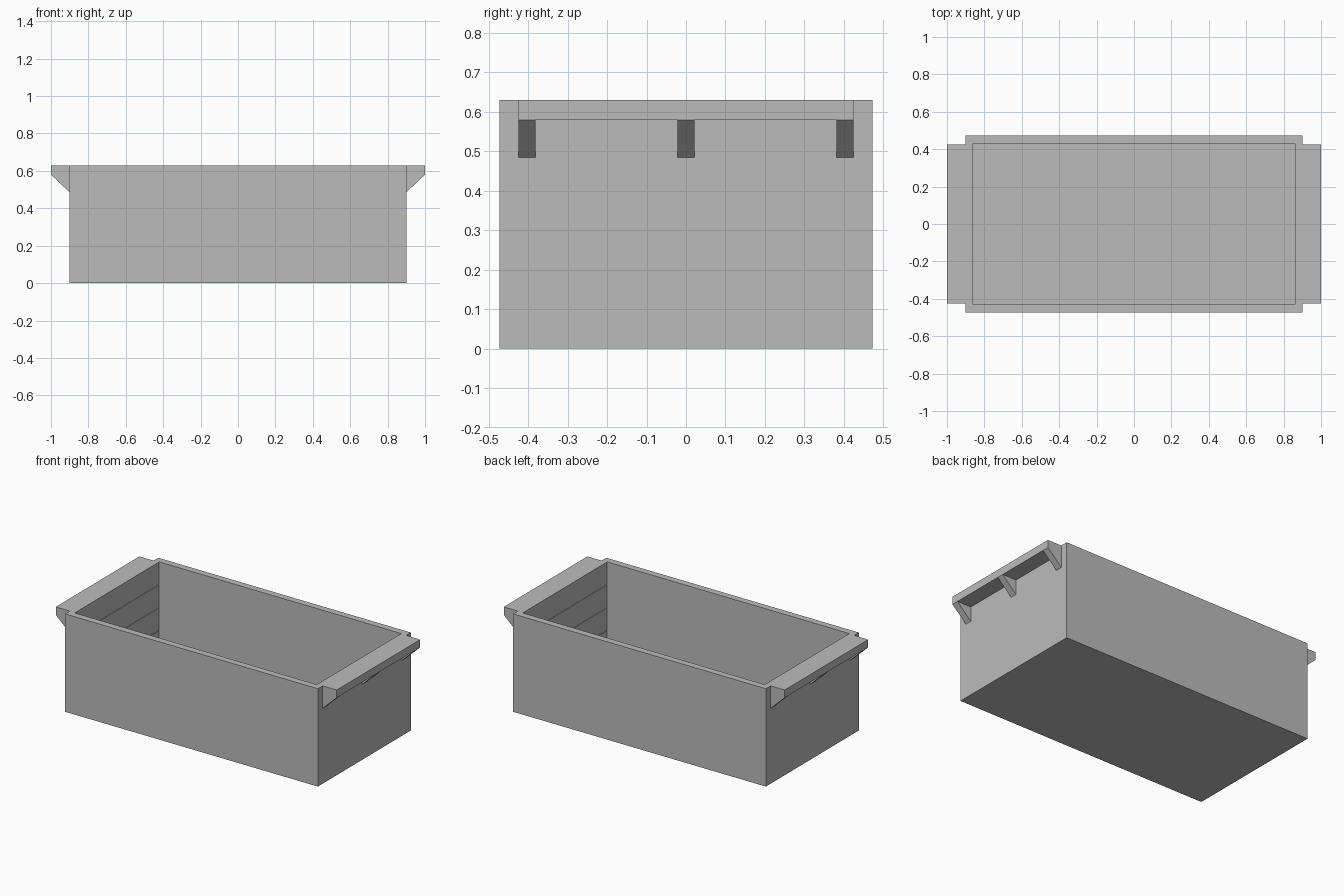
import bpy
import bmesh

if "Cube" in bpy.data.objects:
    bpy.data.objects.remove(bpy.data.objects["Cube"], do_unlink=True)

# Overall dimensions
HX, HY, HEIGHT = 0.9, 0.473, 0.63
INNER_X, INNER_Y, FLOOR = 0.862, 0.43, 0.04
LIP_Y, LIP_Z, BRACKET_Z = 0.425, 0.58, 0.485
BRACKET_W = 0.044

grey = bpy.data.materials.new("plain grey")
grey.use_nodes = True
grey.diffuse_color = (0.5, 0.5, 0.5, 1)
grey.node_tree.nodes["Principled BSDF"].inputs["Base Color"].default_value = (0.5, 0.5, 0.5, 1)


def finish(name, bm):
    bmesh.ops.recalc_face_normals(bm, faces=bm.faces)
    mesh = bpy.data.meshes.new(name)
    bm.to_mesh(mesh)
    bm.free()
    mesh.materials.append(grey)
    obj = bpy.data.objects.new(name, mesh)
    bpy.context.collection.objects.link(obj)
    return obj


def extrude_y(name, profile, y0, y1):
    """Extrude an x-z profile from y0 to y1."""
    bm = bmesh.new()
    face = bm.faces.new([bm.verts.new((x, y0, z)) for x, z in profile])
    moved = bmesh.ops.extrude_face_region(bm, geom=[face])["geom"]
    verts = [v for v in moved if isinstance(v, bmesh.types.BMVert)]
    bmesh.ops.translate(bm, verts=verts, vec=(0, y1 - y0, 0))
    return finish(name, bm)


def box(name, x0, x1, y, z0, z1):
    return extrude_y(name, [(x0, z0), (x1, z0), (x1, z1), (x0, z1)], -y, y)


def cut(obj, cutter):
    cutter.hide_render = True
    cutter.hide_viewport = True
    mod = obj.modifiers.new("cut", "BOOLEAN")
    mod.operation = "DIFFERENCE"
    mod.solver = "EXACT"
    mod.object = cutter
    # Bake the cut and drop its helper
    bpy.context.view_layer.update()
    graph = bpy.context.evaluated_depsgraph_get()
    obj_mesh = bpy.data.meshes.new_from_object(obj.evaluated_get(graph))
    obj.modifiers.clear()
    obj.data = obj_mesh
    bpy.data.objects.remove(cutter, do_unlink=True)


# Open bin body
body = box("bin_body", -HX, HX, HY, 0, HEIGHT)
cut(body, box("cavity_cutter", -INNER_X, INNER_X, INNER_Y, FLOOR, HEIGHT + 0.1))

# Fine grooves along the inside of the end walls
for level in (0.485, 0.337, 0.19):
    reach = INNER_X + 0.004
    cut(body, box("groove_cutter", -reach, reach, INNER_Y - 0.01, level - 0.003, level + 0.003))

# Handle lips and their triangular brackets on both ends
for side, sign in (("left", 1), ("right", -1)):
    box(side + "_handle_lip", sign * HX, sign, LIP_Y, LIP_Z, HEIGHT)
    bracket = [(sign * HX, LIP_Z), (sign, LIP_Z), (sign * HX, BRACKET_Z)]
    places = (("front", -LIP_Y), ("middle", -BRACKET_W / 2), ("back", LIP_Y - BRACKET_W))
    for place, y in places:
        extrude_y(f"{side}_{place}_bracket", bracket, y, y + BRACKET_W)
